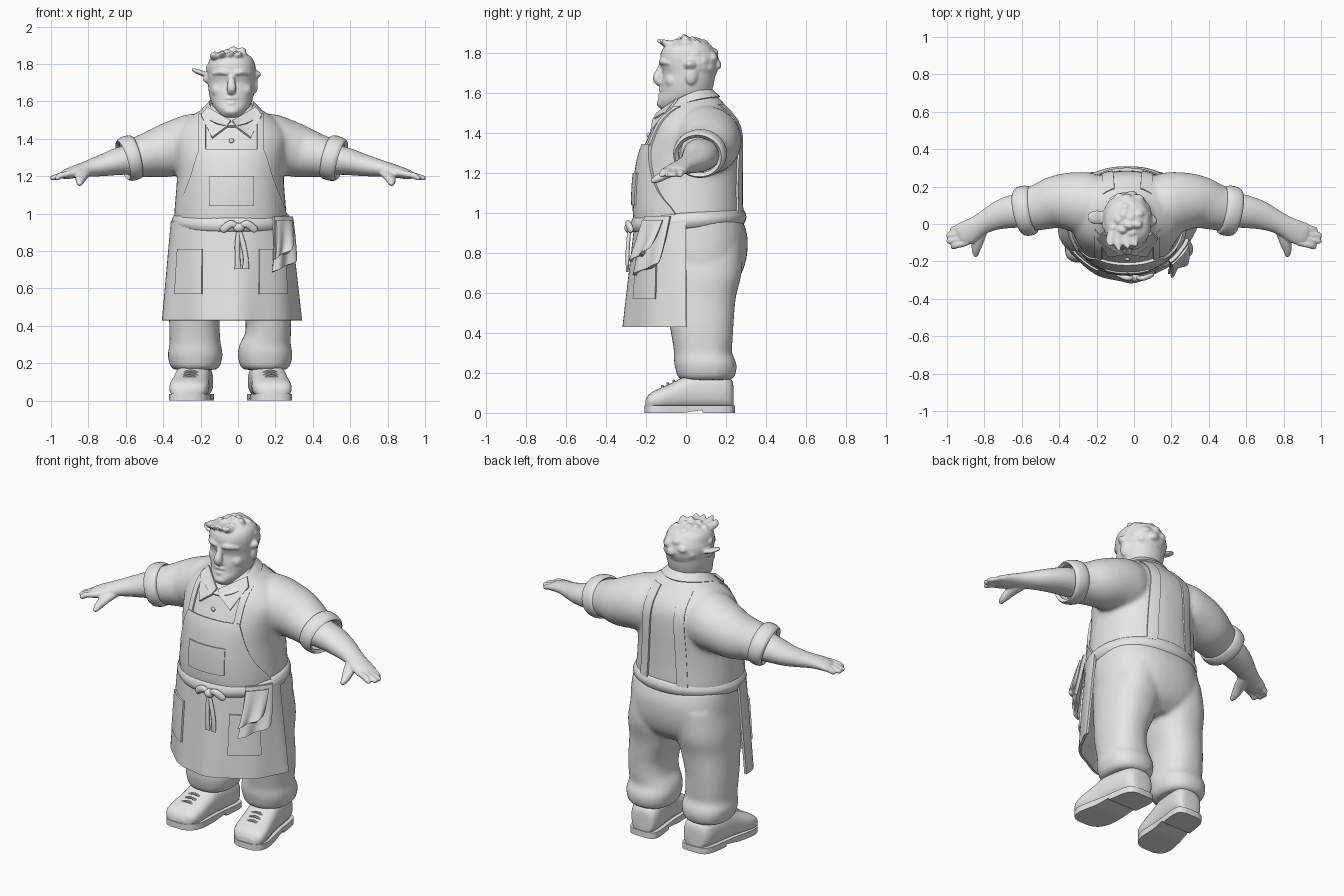
import bpy, bmesh, math, random
from mathutils import Vector, Matrix, Euler

if "Cube" in bpy.data.objects:
    bpy.data.objects.remove(bpy.data.objects["Cube"])

random.seed(4)
CX = -0.035                      # body centre line
SX = -0.041                      # shirt centre line
N = 2.2                          # squareness of body cross-sections
grey = bpy.data.materials.new("plain_grey")
grey.diffuse_color = (0.8, 0.8, 0.8, 1)
grey.use_nodes = True
grey.node_tree.nodes["Principled BSDF"].inputs["Base Color"].default_value = grey.diffuse_color


def finish(name, bm):
    bmesh.ops.recalc_face_normals(bm, faces=bm.faces[:])
    me = bpy.data.meshes.new(name)
    bm.to_mesh(me)
    bm.free()
    me.materials.append(grey)
    ob = bpy.data.objects.new(name, me)
    bpy.context.scene.collection.objects.link(ob)
    return ob


def skin(name, rings, closed=True, cap=True, thick=0):
    """Faces between successive rows of points."""
    bm = bmesh.new()
    vs = [[bm.verts.new(p) for p in r] for r in rings]
    n = len(vs[0])
    for a, b in zip(vs, vs[1:]):
        for i in range(n if closed else n - 1):
            bm.faces.new((a[i], a[(i + 1) % n], b[(i + 1) % n], b[i]))
    if closed and cap:
        bm.faces.new(vs[0])
        bm.faces.new(vs[-1])
    if thick:
        bmesh.ops.recalc_face_normals(bm, faces=bm.faces[:])
        bmesh.ops.solidify(bm, geom=bm.faces[:], thickness=thick)
    return finish(name, bm)


def merge(name, obs, voxel, smooth):
    """Fuse overlapping parts into one soft surface."""
    bpy.ops.object.select_all(action='DESELECT')
    for o in obs:
        o.select_set(True)
    bpy.context.view_layer.objects.active = obs[0]
    bpy.ops.object.join()
    obs[0].name = name
    m = obs[0].modifiers.new("fuse", 'REMESH')
    m.mode, m.voxel_size, m.use_smooth_shade = 'VOXEL', voxel, True
    obs[0].modifiers.new("soften", 'SMOOTH').iterations = smooth


def dense(rows, k=4):
    """Smooth interpolation of a short list of sections."""
    out = []
    for i in range(len(rows) - 1):
        p = [rows[max(0, min(len(rows) - 1, i + d))] for d in (-1, 0, 1, 2)]
        for t in (s / k for s in range(k)):
            out.append(tuple(0.5 * (2 * b + (c - a) * t + (2 * a - 5 * b + 4 * c - d) * t * t
                                    + (3 * b - a - 3 * c + d) * t ** 3) for a, b, c, d in zip(*p)))
    return out + [tuple(rows[-1])]


def spow(v, n):
    return math.copysign(abs(v) ** (2 / n), v)


def oval(n, seg):
    """Superellipse of exponent n."""
    return [(spow(math.cos(w), n), spow(math.sin(w), n)) for w in (2 * math.pi * k / seg for k in range(seg))]


def loft(name, rows, n=N, seg=40, tilt=0):
    """Stack of (z, centre x, front y, back y, half width)."""
    rings = []
    for z, cx, yf, yb, hw in dense(rows):
        ys = [(yf + yb) / 2 - (yb - yf) / 2 * c for c, _ in oval(n, seg)]
        rings.append([(cx + hw * s, y, z + tilt * y) for (_, s), y in zip(oval(n, seg), ys)])
    return skin(name, rings)


def sweep(name, rows, seg=16, cap=True, thick=0):
    """Tube through (x, y, z, sideways radius, other radius)."""
    rows = dense(rows)
    P = [Vector(r[:3]) for r in rows]
    ref = Vector((0, 1, 0)) if abs((P[-1] - P[0]).normalized().z) > 0.8 else Vector((0, 0, 1))
    rings = []
    for i, r in enumerate(rows):
        t = (P[min(i + 1, len(P) - 1)] - P[max(i - 1, 0)]).normalized()
        a = t.cross(ref).normalized()
        rings.append([P[i] + a * r[3] * c + a.cross(t) * r[4] * s for c, s in oval(2, seg)])
    return skin(name, rings, cap=cap, thick=thick)


def ball(name, loc, size, rot=(0, 0, 0)):
    bm = bmesh.new()
    m = Matrix.LocRotScale(Vector(loc), Euler(rot), Vector(size))
    bmesh.ops.create_uvsphere(bm, u_segments=24, v_segments=14, radius=1, matrix=m)
    return finish(name, bm)


def patch(name, fn, nu=16, nv=14, thick=0.012):
    return skin(name, [[fn(u / nu, v / nv) for u in range(nu + 1)] for v in range(nv + 1)], closed=False, thick=thick)


def lerp(a, b, t):
    return a + (b - a) * t


# Shirt body
shirt = [(.93, SX, -.24, .28, .3), (1.0, SX, -.25, .287, .3), (1.1, SX, -.25, .285, .292),
         (1.2, SX, -.242, .285, .286), (1.3, SX, -.222, .285, .295), (1.4, CX, -.18, .28, .305),
         (1.47, CX, -.145, .255, .27), (1.53, CX, -.10, .205, .2), (1.575, CX, -.07, .165, .13), (1.6, CX, -.05, .14, .09)]
shirt_parts = [loft("shirt", shirt)]
shirt_fine = dense(shirt)


def on_shirt(dx, z, front=True, off=0.0):
    """Point on the shirt surface at sideways offset dx."""
    a, b = next((a, b) for a, b in zip(shirt_fine, shirt_fine[1:]) if z <= b[0])
    _, _, yf, yb, hw = (lerp(p, q, (z - a[0]) / (b[0] - a[0])) for p, q in zip(a, b))
    e = max(0, 1 - min(1, abs(dx) / hw) ** N) ** (1 / N) * (yb - yf) / 2 + off
    return Vector((CX + dx, (yf + yb) / 2 + (-e if front else e), z))


def on_skirt(t, z, off=0.0):
    """Point on the apron skirt at angle t from the front."""
    s = (.95 - z) / .52
    off += .006 * max(0, s) * math.sin(9 * t)
    n = 2 - .32 * max(0, s)
    return Vector((CX - .003 + (.322 + .053 * s + off) * spow(math.sin(t), n),
                   -(.258 + .057 * s + off) * spow(max(0, math.cos(t)), n), z))


# Apron bib, shoulder straps and bib pocket
bib_w = dense([(.97, .298), (1.03, .288), (1.12, .25), (1.2, .22), (1.3, .19), (1.345, .172)], 3)
patch("apron_bib", lambda u, v: on_shirt((2 * u - 1) * bib_w[round(v * 15)][1],
                                         bib_w[round(v * 15)][0], True, .016), nv=15, thick=.016)
patch("bib_pocket", lambda u, v: on_shirt((2 * u - 1) * .12, lerp(1.04, 1.2, v), True, .024))
for s in (-1, 1):
    patch("front_strap", lambda u, v: on_shirt(s * lerp(.14, .175, u), lerp(1.32, 1.535, v), True, .01), 4)
    patch("back_strap", lambda u, v: on_shirt(s * (lerp(.07, .13, u) + .03 * (1 - v)),
                                              lerp(1.0, 1.545, v), False, .008), 4)

# Apron skirt with two pockets
patch("apron_skirt", lambda u, v: on_skirt(lerp(-1.57, 1.57, u), lerp(.43, .96, v)), 40, thick=.014)
for s in (-1, 1):
    patch("skirt_pocket", lambda u, v: on_skirt(s * lerp(.48, 1.0, u), lerp(.57, .81, v), .01))

# Waist tie with bow
loft("waist_tie", [(.918, CX, -.25, .275, .29), (.928, CX, -.268, .292, .308), (.958, CX, -.277, .302, .32),
                   (.99, CX, -.268, .292, .308), (1.002, CX, -.25, .275, .29)], n=2.1, tilt=.07)
ball("bow_knot", (.005, -.283, .925), (.03, .025, .026))
for s in (-1, 1):
    sweep("bow_loop", [(.005, -.283, .925, .008, .01), (.005 + s * .04, -.29, .945, .014, .02),
                       (.005 + s * .085, -.275, .915, .012, .02), (.005 + s * .095, -.27, .905, .004, .006)])
    sweep("bow_tail", [(.005, -.283, .92, .01, .008), (.012 + s * .015, -.29, .84, .014, .01),
                       (.02 + s * .022, -.293, .76, .014, .009), (.02 + s * .02, -.293, .705, .018, .006)])

# Towel folded over the waist tie, in two layers
for k, (t0, t1, low, off) in enumerate([(.62, 1.12, .69, .05), (.62, .98, .76, .072)]):
    patch("towel_layer", lambda u, v: on_skirt(
        lerp(lerp(t0, t1, u), lerp(.74, 1.28 - .12 * k, u), v ** .8), lerp(low + .06 * u, .985 - .02 * k, v),
        off * (1 - .45 * v) + .01 * math.sin(9 * u + k) * (1.1 - v)), 20, thick=.02)

# Trousers
legs = [loft("trousers", [(.97, CX, -.2, .28, .3), (.88, CX, -.2, .308, .305), (.77, CX, -.17, .302, .305),
                          (.68, CX, -.13, .268, .283), (.62, CX, -.06, .2, .22)], n=2.3)]
for s in (-1, 1):
    c = lambda o: CX - .007 + s * o
    g = .012 * (s > 0)
    legs.append(loft("leg", [(.85, c(.14), -.16, .28, .15), (.7, c(.158), -.13, .278, .158),
                             (.58, c(.172), -.11, .25, .148), (.45, c(.19 + g), -.085, .238, .136 - g),
                             (.36, c(.19 + g), -.068, .233, .135 - g), (.3, c(.187), -.06, .23, .137),
                             (.255, c(.187), -.06, .25, .146), (.215, c(.187), -.052, .252, .142),
                             (.18, c(.187), -.042, .242, .13), (.165, c(.187), -.02, .22, .11)], n=2.3))
    # Shoe: upper, sole with heel, laces
    mid = lambda y: CX - .005 + s * (.205 - .13 * y)
    shoe = dense([(.238, .04, .13), (.228, .07, .165), (.19, .088, .19), (.1, .094, .2), (.02, .096, .195),
                  (-.05, .1, .16), (-.11, .105, .132), (-.16, .1, .11), (-.187, .082, .09), (-.202, .05, .065)])
    skin("shoe_upper", [[(mid(y) + w * a, y, (h + .015) / 2 + (h - .015) / 2 * b) for a, b in oval(2.7, 24)]
                        for y, w, h in shoe])
    outline = dense([(.244, .04), (.23, .078), (.19, .093), (.13, .096), (.085, .096), (.08, .096), (.02, .098),
                     (-.05, .105), (-.12, .109), (-.17, .095), (-.195, .07), (-.207, .04)])
    low = lambda y: 0 if y > .084 else .014 * max(0, 1 - (.084 - y) / .1)
    skin("shoe_sole", [[(mid(y) - w, y, low(y)), (mid(y) + w, y, low(y)), (mid(y) + w, y, .036), (mid(y) - w, y, .036)]
                       for y, w in outline])
    for y, z in ((-.055, .16), (-.085, .147), (-.112, .133)):
        sweep("shoe_lace", [(mid(y) + i * .05, y - .006 * (1 - i * i), z - .018 * i * i, .007, .007)
                            for i in (-1, 0, 1)], seg=8)

# Arms: sleeve, rolled cuff, forearm, fingers, thumb
for s, reach in ((-1, 1.0), (1, .505 / .435)):
    def arm(u, y, z, a, b=None):
        return (CX + s * (.53 + (u - .53) * (reach if u > .53 else 1)), y, z, a, b or a)
    shirt_parts.append(sweep("sleeve", [
        arm(.12, .09, 1.38, .15, .16), arm(.22, .108, 1.365, .168, .165), arm(.3, .12, 1.35, .157, .15),
        arm(.38, .117, 1.328, .142, .137), arm(.46, .093, 1.31, .126, .117), arm(.53, .073, 1.293, .115, .104)], seg=32))
    sweep("sleeve_cuff", [arm(.503, .079, 1.308, .116, .106), arm(.514, .077, 1.305, .13, .118), arm(.54, .071, 1.297, .135, .122),
                          arm(.567, .064, 1.289, .131, .118), arm(.58, .061, 1.285, .118, .108)], seg=32, cap=False, thick=.022)
    hand = [sweep("forearm", [
        arm(.5, .08, 1.295, .095, .085), arm(.6, .069, 1.28, .09, .074), arm(.68, .049, 1.26, .078, .06),
        arm(.75, .017, 1.244, .062, .047), arm(.8, -.012, 1.233, .058, .038), arm(.85, -.042, 1.22, .064, .031),
        arm(.89, -.058, 1.208, .062, .025), arm(.91, -.065, 1.203, .045, .012)], seg=24)]
    for i, tip in enumerate((.948, .967, .965, .943)):
        y = -.024 - .029 * i
        hand.append(sweep("finger", [arm(.86, y + .012, 1.214, .018, .017), arm(.91, y, 1.204, .019, .017),
                                     arm(tip - .012, y - .008, 1.191, .017, .014), arm(tip, y - .009, 1.187, .011, .009)], seg=10))
    hand.append(sweep("thumb", [arm(.78, -.02, 1.222, .036, .026), arm(.8, -.09, 1.198, .033, .024),
                                arm(.81, -.14, 1.172, .023, .021), arm(.81, -.174, 1.156, .011, .011)], seg=12))
    merge("forearm_and_hand", hand, .006, 3)
merge("shirt", shirt_parts, .012, 8)
merge("trousers", legs, .012, 8)

# Neck and head
sweep("neck", [(CX, .035, 1.42, .1, .1), (CX, .03, 1.52, .098, .1), (CX, .03, 1.64, .098, .1)], seg=24)
head = [loft("head", [(1.51, CX, -.1, .03, .04), (1.523, CX, -.13, .06, .062), (1.56, CX, -.14, .1, .09),
                      (1.6, CX, -.128, .125, .11), (1.65, CX, -.124, .14, .121), (1.7, CX, -.116, .146, .126),
                      (1.74, CX, -.126, .148, .128), (1.79, CX, -.128, .145, .127), (1.83, CX, -.11, .13, .112),
                      (1.855, CX, -.07, .1, .075)]),
        sweep("nose", [(CX, -.112, 1.75, .017, .018), (CX, -.126, 1.715, .018, .02), (CX, -.143, 1.675, .025, .024),
                       (CX, -.132, 1.652, .022, .02), (CX, -.12, 1.645, .01, .01)]),
        ball("chin", (CX, -.115, 1.548), (.045, .032, .025)),
        ball("left_ear", (CX + .121, .03, 1.69), (.018, .033, .05), (-.15, 0, .3)),
        ball("right_ear", (CX - .162, .035, 1.752), (.058, .038, .014), (0, .38, 0))]
for dx, y, z, dz, r in ((.055, -.126, 1.618, -.008, .011), (.04, -.13, 1.588, .008, .011)):
    head.append(sweep("lip", [(CX + i * dx, y + .022 * i * i, z + dz * i * i, r - .004 * i * i, r - .004 * i * i)
                              for i in (-1, 0, 1)]))
for s in (-1, 1):
    head.append(sweep("brow", [(CX + s * .015, -.124, 1.75, .01, .012), (CX + s * .055, -.122, 1.757, .012, .014),
                               (CX + s * .1, -.082, 1.748, .008, .008)]))
    head.append(ball("cheek", (CX + s * .06, -.068, 1.66), (.048, .038, .042)))

# Hair: cap with tousled flat locks
head.append(ball("hair_cap", (CX, .03, 1.748), (.134, .135, .124)))
for i in range(40):
    az, el = i * 2.4, lerp(1.45, -.3, (i / 40) ** .8)
    d = Vector((math.cos(el) * math.cos(az), math.cos(el) * math.sin(az), math.sin(el)))
    if d.y < -.35 and el < .55:
        continue
    p = Vector((CX, .03, 1.748)) + Vector((d.x * .104, d.y * .106, d.z * .099))
    q = p + d * random.uniform(.026, .04) + Vector((random.uniform(-.025, .025), -.005, random.uniform(-.02, .02)))
    head.append(sweep("lock", [(*p, .044, .038), (*((p + q) / 2 + d * .004), .032, .026), (*q, .01, .008)], seg=8))
for x, tip in ((-.05, -.145), (-.005, -.13), (.035, -.115), (-.09, -.115)):
    head.append(sweep("fringe", [(CX + x * .8, -.04, 1.834, .034, .026), (CX + x, -.095, 1.845, .028, .02),
                                 (CX + x * 1.1 + .01, tip, 1.864, .007, .007)], seg=8))
merge("head_and_hair", head, .006, 4)


# Collar band and folded points
def band(u, v):
    t, r = 2 * math.pi * u, lerp(.168, .125, v)
    return Vector((CX + r * .95 * math.sin(t), .003 - r * math.cos(t),
                   1.526 - .056 * math.cos(t) + .026 * math.sin(t) ** 2 + .04 * v))


patch("collar_band", band, 40, 4, .014)
for s in (-1, 1):
    A, B, C, D, E = (Vector((CX + s * x, y, z)) for x, y, z in (
        (.13, -.05, 1.572), (.006, -.15, 1.5), (.025, -.168, 1.468), (.105, -.178, 1.408), (.162, -.082, 1.53)))
    patch("collar_point", lambda u, v: A.lerp(B, u).lerp(E.lerp(D, min(1, u * 2)).lerp(C, max(0, u * 2 - 1)), v), 8, 5)
ball("shirt_button", on_shirt(0, 1.39, True, .004), (.013, .008, .013))

# Smooth shading with crisp edges
bpy.ops.object.select_all(action='SELECT')
bpy.ops.object.shade_smooth_by_angle(angle=math.radians(40))
